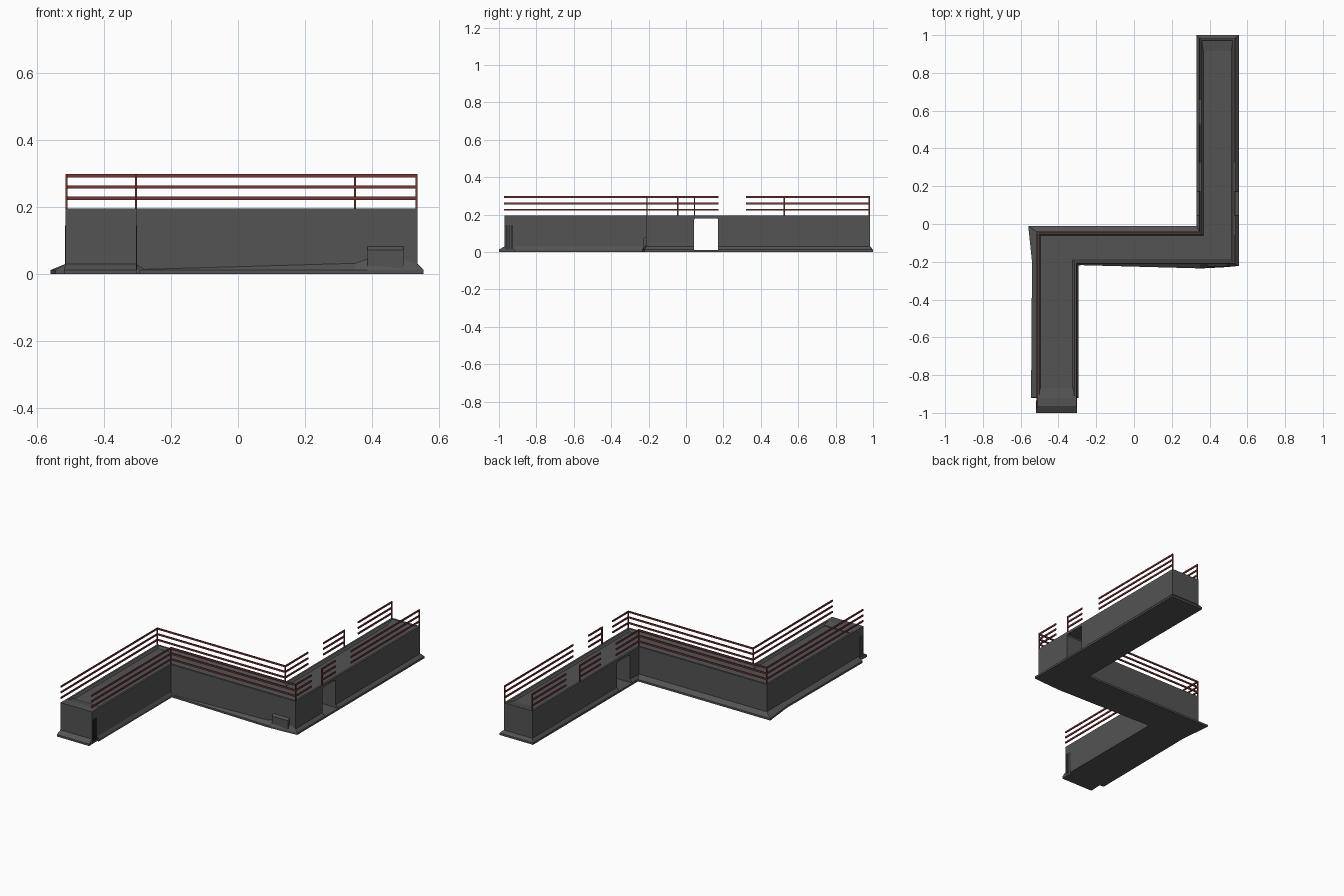
import bpy, bmesh
from mathutils import Vector

if "Cube" in bpy.data.objects:
    bpy.data.objects.remove(bpy.data.objects["Cube"])


def material(name, rgb):
    m = bpy.data.materials.new(name)
    m.use_nodes = True
    m.diffuse_color = (*rgb, 1)
    m.node_tree.nodes["Principled BSDF"].inputs["Base Color"].default_value = (*rgb, 1)
    return m


GREY = material("concrete grey", (0.087, 0.087, 0.087))
RED = material("rail red", (0.18, 0.037, 0.037))
DARK = material("vent dark", (0.03, 0.03, 0.03))


def finish(bm, name, mat):
    bmesh.ops.recalc_face_normals(bm, faces=bm.faces)
    mesh = bpy.data.meshes.new(name)
    bm.to_mesh(mesh)
    bm.free()
    mesh.materials.append(mat)
    ob = bpy.data.objects.new(name, mesh)
    bpy.context.collection.objects.link(ob)
    return ob


def add_box(bm, lo, hi):
    lo, hi = Vector(lo), Vector(hi)
    vs = bmesh.ops.create_cube(bm, size=1)["verts"]
    for v in vs:
        v.co = (lo + hi) / 2 + Vector(a * b for a, b in zip(v.co, hi - lo))


def prism(name, profile, x0, x1, mat):
    """Extrude a (y, z) profile along x."""
    bm = bmesh.new()
    face = bm.faces.new([bm.verts.new((x0, y, z)) for y, z in profile])
    out = bmesh.ops.extrude_face_region(bm, geom=[face])["geom"]
    bmesh.ops.translate(bm, vec=(x1 - x0, 0, 0),
                        verts=[g for g in out if isinstance(g, bmesh.types.BMVert)])
    return finish(bm, name, mat)


# Main dimensions
WEST, INNER_W, INNER_E, EAST = -0.516, -0.303, 0.345, 0.537
FRONT, MID_F, MID_B, BACK = -0.97, -0.213, -0.04, 0.985
TOP, FLOOR, LIP, SLOPE = 0.196, 0.184, 0.012, 0.01

# Z-shaped wall body with a sunken walkway and sloped kerbs
outline = [(WEST, FRONT), (INNER_W, FRONT), (INNER_W, MID_F), (EAST, MID_F),
           (EAST, BACK), (INNER_E, BACK), (INNER_E, MID_B), (WEST, MID_B)]
bm = bmesh.new()
base = bm.faces.new([bm.verts.new((x, y, 0.004)) for x, y in outline])
out = bmesh.ops.extrude_face_region(bm, geom=[base])["geom"]
bmesh.ops.translate(bm, vec=(0, 0, TOP - 0.004),
                    verts=[g for g in out if isinstance(g, bmesh.types.BMVert)])
bmesh.ops.recalc_face_normals(bm, faces=bm.faces)
deck = max(bm.faces, key=lambda f: f.calc_center_median().z)
for width in (LIP, SLOPE):
    bmesh.ops.inset_region(bm, faces=[deck], thickness=width, use_even_offset=True)
bmesh.ops.translate(bm, vec=(0, 0, FLOOR - TOP), verts=deck.verts)
body = finish(bm, "wall_body", GREY)

# Flared footing: (foot x, foot y, wall x, wall y, wall height)
footing = [
    (-0.52, -1, WEST, FRONT, 0.03), (INNER_W, -1, INNER_W, FRONT, 0.03),
    (INNER_W, -0.92, INNER_W, -0.921, 0.03), (-0.293, -0.92, INNER_W, -0.919, 0.028),
    (-0.293, -0.22, INNER_W, MID_F, 0.028), (-0.28, -0.218, -0.28, MID_F, 0.014),
    (0.35, -0.235, 0.35, MID_F, 0.032), (0.387, -0.234, 0.387, MID_F, 0.045),
    (0.495, -0.228, 0.495, MID_F, 0.043),
    (0.555, -0.222, EAST, MID_F, 0.028), (0.555, 1, EAST, BACK, 0.03),
    (0.33, 1, INNER_E, BACK, 0.03), (0.33, -0.01, INNER_E, MID_B, 0.03),
    (-0.56, -0.01, WEST, MID_B, 0.03), (-0.54, -0.2, WEST, -0.2, 0.03),
    (-0.545, -0.92, WEST, -0.919, 0.03), (-0.517, -0.921, WEST, -0.921, 0.03),
]
bm = bmesh.new()
rings = [[bm.verts.new((p[0], p[1], z)) for p in footing] for z in (0, 0.012)]
rings.append([bm.verts.new(p[2:]) for p in footing])
for low, high in zip(rings, rings[1:]):
    for i in range(len(low)):
        j = (i + 1) % len(low)
        bm.faces.new((low[i], low[j], high[j], high[i]))
caps = [bm.faces.new(rings[0]), bm.faces.new(rings[-1])]
bm.normal_update()
bmesh.ops.triangulate(bm, faces=caps)
skirt = finish(bm, "footing", GREY)

# Passage through the rear leg, with clipped upper corners
cutter = prism("passage_cutter", [(0.044, 0.011), (0.172, 0.011), (0.172, 0.173),
                                  (0.165, 0.18), (0.051, 0.18), (0.044, 0.173)],
               0.25, 0.65, GREY)
cutter.hide_render = True
for ob in (body, skirt):
    mod = ob.modifiers.new("passage", "BOOLEAN")
    mod.operation, mod.solver, mod.object = "DIFFERENCE", "EXACT", cutter
    bpy.context.view_layer.objects.active = ob
    bpy.ops.object.modifier_apply(modifier=mod.name)
bpy.data.objects.remove(cutter)

# Sloped ends of the walkway
prism("rear_ramp", [(0.915, FLOOR), (BACK - 0.003, FLOOR), (BACK - 0.003, TOP)],
      INNER_E + 0.005, EAST - 0.005, GREY)
prism("front_ramp", [(-0.87, FLOOR - 0.002), (-0.87, FLOOR + 0.004), (-0.92, TOP),
                     (FRONT + 0.005, TOP), (FRONT + 0.005, FLOOR)],
      WEST + 0.005, INNER_W - 0.005, GREY)

# Small block against the middle wall
prism("wall_block", [(-0.21, 0.005), (-0.226, 0.005), (-0.226, 0.072), (-0.21, 0.084)],
      0.387, 0.495, GREY)

# Vent slats set flush into both sides of the front end
bm = bmesh.new()
for x in (WEST, INNER_W):
    for y in (-0.96, -0.945, -0.93):
        add_box(bm, (x - 0.001, y - 0.005, 0.012), (x + 0.001, y + 0.005, 0.145))
finish(bm, "vent_slats", DARK)

# Railings: runs of three bars
W, IW, IE, E = WEST + 0.004, INNER_W - 0.002, INNER_E + 0.004, EAST - 0.003
F, B = MID_F + 0.004, MID_B - 0.004
runs = [((W, FRONT), (W, B)), ((W, B), (IE, B)), ((IE, B), (IE, 0.172)),
        ((IE, 0.325), (IE, 0.525)), ((IE, 0.66), (IE, 0.98)),
        ((IW, FRONT), (IW, F)), ((IW, F), (E, F)), ((E, F), (E, -0.06)),
        ((E, 0.045), (E, 0.172)), ((E, 0.325), (E, 0.98))]
bm = bmesh.new()
for (xa, ya), (xb, yb) in runs:
    for z in (0.226, 0.26, 0.294):
        add_box(bm, (xa - 0.003, ya - 0.003, z - 0.005), (xb + 0.003, yb + 0.003, z + 0.005))
finish(bm, "rail_bars", RED)

# Railing posts
bm = bmesh.new()
for x, y in [(W, B), (IE, B), (IE, 0.525), (IE, 0.98), (IW, F), (E, F),
             (E, 0.045), (E, 0.98)]:
    add_box(bm, (x - 0.003, y - 0.003, FLOOR), (x + 0.003, y + 0.003, 0.298))
finish(bm, "rail_posts", RED)
